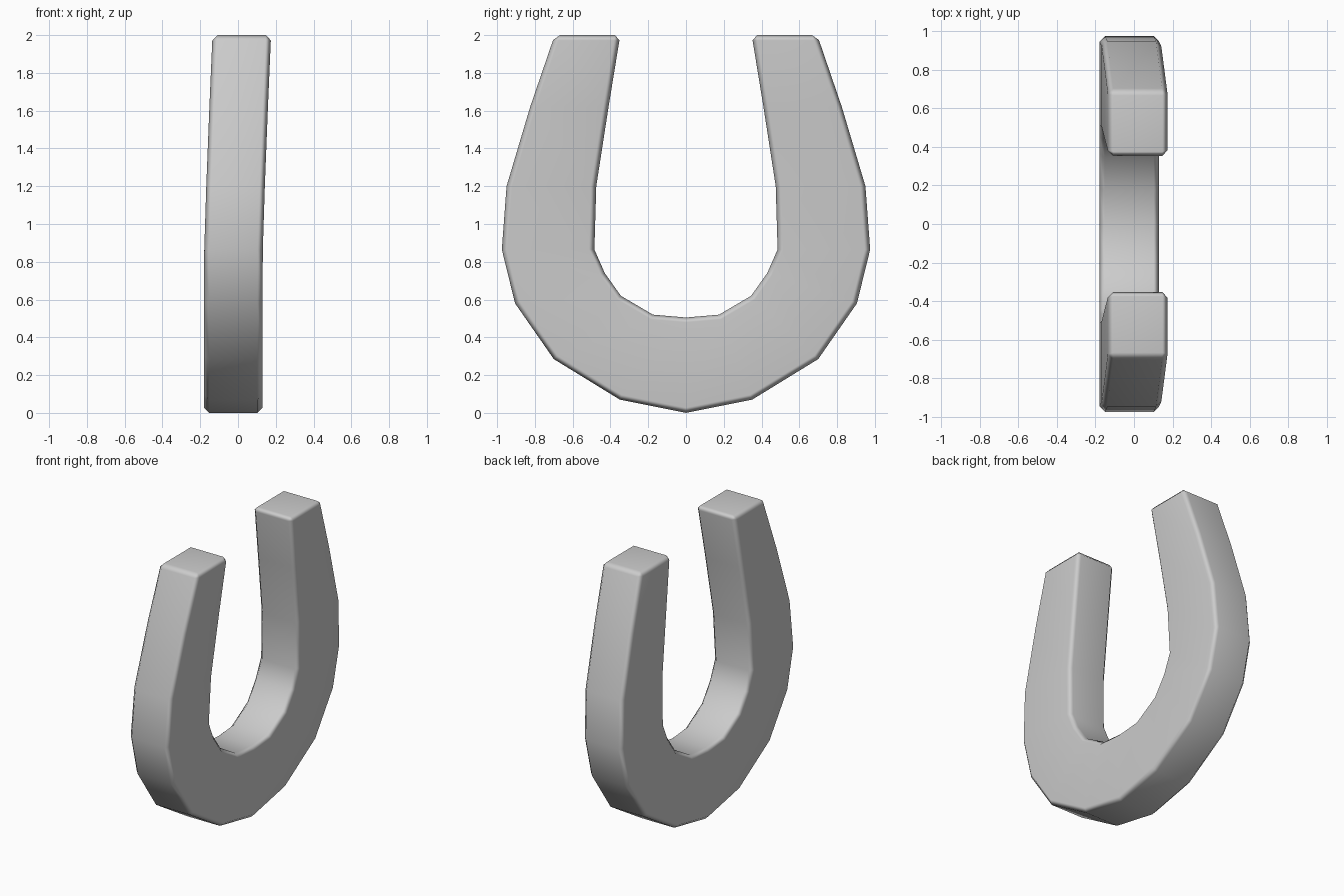
import bpy, bmesh, math

if "Cube" in bpy.data.objects:
    bpy.data.objects.remove(bpy.data.objects["Cube"])

# Half of the shoe, bottom centre to tip: outer (y, z), inner (y, z), x shift outer/inner
half = [
    ((0.00, 0.00), (0.00, 0.505)),
    ((0.35, 0.07), (0.175, 0.52)),
    ((0.70, 0.285), (0.345, 0.62)),
    ((0.905, 0.58), (0.43, 0.74)),
    ((0.975, 0.865), (0.485, 0.865)),
    ((0.95, 1.20), (0.475, 1.20)),
    ((0.825, 1.62), (0.41, 1.62)),
    ((0.695, 2.00), (0.348, 2.00)),
]
HALF_THICK = 0.155


def bend(z):
    # the arms lean slightly toward +x as they rise
    t = max(0.0, (z - 0.8) / 1.2)
    return -0.025 + 0.045 * t ** 1.2


# Cross-section rings swept from one tip round to the other
mirrored = [((-o[0], o[1]), (-i[0], i[1])) for o, i in reversed(half[1:])]
bm = bmesh.new()
rings = []
for outer, inner in mirrored + half:
    ring = []
    for (y, z), s in ((outer, -1), (outer, 1), (inner, 1), (inner, -1)):
        ring.append(bm.verts.new((bend(z) + s * HALF_THICK, y, z)))
    rings.append(ring)
for a, b in zip(rings, rings[1:]):
    for k in range(4):
        n = (k + 1) % 4
        bm.faces.new((a[k], a[n], b[n], b[k]))
bm.faces.new(rings[0])
bm.faces.new(rings[-1])
bmesh.ops.recalc_face_normals(bm, faces=bm.faces)
for f in bm.faces:
    f.smooth = True
mesh = bpy.data.meshes.new("horseshoe")
bm.to_mesh(mesh)
bm.free()
shoe = bpy.data.objects.new("horseshoe", mesh)
bpy.context.collection.objects.link(shoe)

# Chamfered rim with soft shading
bev = shoe.modifiers.new("rim_bevel", 'BEVEL')
bev.width = 0.028
bev.segments = 1
bev.limit_method = 'ANGLE'
bev.angle_limit = math.radians(50)
wn = shoe.modifiers.new("soft_normals", 'WEIGHTED_NORMAL')
wn.weight = 50
